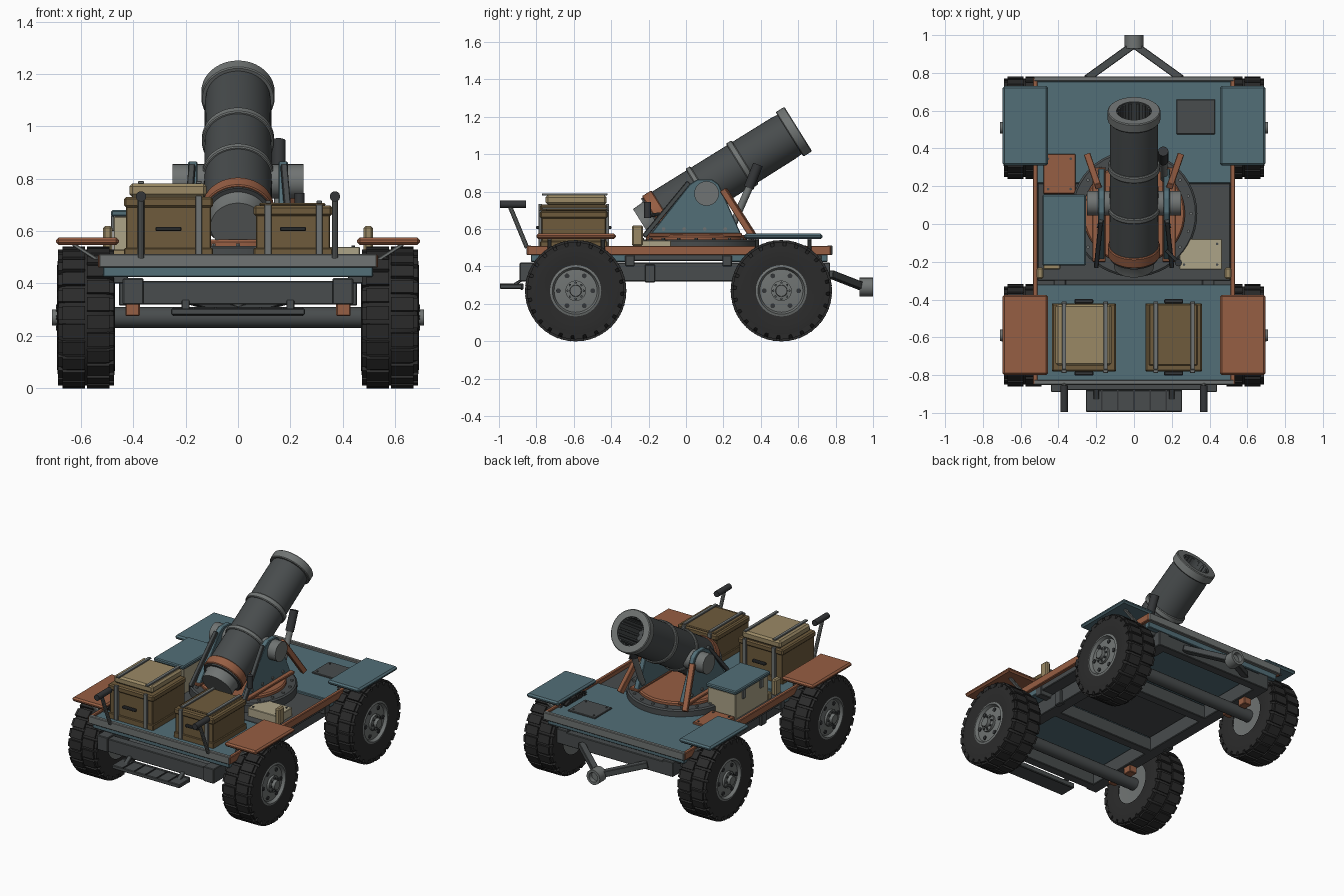
import bpy, bmesh, math
from mathutils import Matrix, Vector

if "Cube" in bpy.data.objects:
    bpy.data.objects.remove(bpy.data.objects["Cube"], do_unlink=True)


def material(name, r, g, b):
    lin = [(c / 255 / 12.92) if c < 11 else ((c / 255 + 0.055) / 1.055) ** 2.4 for c in (r, g, b)]
    m = bpy.data.materials.new(name)
    m.use_nodes = True
    m.diffuse_color = (*lin, 1)
    m.node_tree.nodes["Principled BSDF"].inputs["Base Color"].default_value = (*lin, 1)
    return m


BLUE = material("faded_blue", 82, 110, 119)
RUST = material("rust_orange", 150, 94, 67)
GUN = material("gunmetal", 72, 76, 77)
STEEL = material("light_steel", 112, 116, 115)
BROWN = material("crate_brown", 110, 91, 60)
KHAKI = material("khaki", 154, 137, 101)
CREAM = material("cream", 172, 163, 135)
RUBBER = material("rubber", 43, 43, 43)
IRON = material("black_iron", 52, 54, 56)


def finish(name, bm, mat, smooth=False, bevel=0):
    bmesh.ops.recalc_face_normals(bm, faces=bm.faces)
    mesh = bpy.data.meshes.new(name)
    bm.to_mesh(mesh)
    bm.free()
    ob = bpy.data.objects.new(name, mesh)
    bpy.context.collection.objects.link(ob)
    mesh.materials.append(mat)
    if smooth:
        bpy.ops.object.select_all(action='DESELECT')
        ob.select_set(True)
        bpy.context.view_layer.objects.active = ob
        bpy.ops.object.shade_smooth_by_angle(angle=math.radians(35))
    if bevel:
        mod = ob.modifiers.new("Bevel", 'BEVEL')
        mod.width, mod.segments = bevel, 1
    return ob


def scaled(loc, size, rot=Matrix()):
    return Matrix.Translation(loc) @ rot @ Matrix.Diagonal((*size, 1))


def boxes(name, mats, mat, bevel=0):
    bm = bmesh.new()
    for m in mats:
        bmesh.ops.create_cube(bm, size=1, matrix=m)
    return finish(name, bm, mat, bevel=bevel)


def box(name, x, y, z, mat, bevel=0.004):
    """Box from its (low, high) extents on each axis."""
    return boxes(name, [scaled([sum(a) / 2 for a in (x, y, z)], [abs(a[1] - a[0]) for a in (x, y, z)])], mat, bevel)


def along(p, q):
    p, q = Vector(p), Vector(q)
    d = q - p
    return (p + q) / 2, d.length, d.to_track_quat('Z', 'Y').to_matrix().to_4x4()


def beam(name, p, q, w, h, mat):
    mid, length, rot = along(p, q)
    return boxes(name, [scaled(mid, (w, h, length), rot)], mat, 0.003)


def rods(name, pairs, r, mat, n=16):
    bm = bmesh.new()
    for p, q in pairs:
        mid, length, rot = along(p, q)
        bmesh.ops.create_cone(bm, cap_ends=True, segments=n, radius1=r, radius2=r, depth=length,
                              matrix=Matrix.Translation(mid) @ rot)
    return finish(name, bm, mat, True)


def lathe(name, profile, origin, axis, mat, n=40):
    """Revolve (radius, distance) points about an axis."""
    bm = bmesh.new()
    vs = [bm.verts.new((r, 0, s)) for r, s in profile]
    es = [bm.edges.new(e) for e in zip(vs, vs[1:])]
    bmesh.ops.spin(bm, geom=vs + es, cent=(0, 0, 0), axis=(0, 0, 1), angle=math.tau, steps=n)
    bmesh.ops.remove_doubles(bm, verts=bm.verts, dist=1e-4)
    rot = Vector(axis).to_track_quat('Z', 'Y').to_matrix().to_4x4()
    bmesh.ops.transform(bm, matrix=Matrix.Translation(origin) @ rot, verts=bm.verts)
    return finish(name, bm, mat, True)


def circle(n, r, offset=0):
    return [(r * math.cos(math.tau * (i + offset) / n), r * math.sin(math.tau * (i + offset) / n)) for i in range(n)]


# Wheels, axles and mudguards
TYRE = [(.13, -.1), (.2, -.11), (.24, -.105), (.26, -.075), (.26, .075), (.24, .105), (.2, .11), (.13, .1)]
AXLE_Z = 0.27
for end, wy, guard, guard_y in (("front", -.59, RUST, (-.8, -.375)), ("rear", .51, BLUE, (.31, .73))):
    rods(f"{end}_axle", [((-.5, wy, AXLE_Z), (.5, wy, AXLE_Z))], .04, GUN, 20)
    for side, s in (("left", 1), ("right", -1)):
        tag = f"{end}_{side}"
        c = Vector((s * .58, wy, AXLE_Z))
        lathe(tag + "_tyre", TYRE, c, (s, 0, 0), RUBBER, 48)
        lugs = []
        for i in range(24):
            for half in (1, -1):
                rot = Matrix.Rotation(math.tau * (i + .25 * half) / 24, 4, 'X')
                for dx, r, size in ((.047, .262, (.085, .054, .016)), (.094, .246, (.026, .048, .026))):
                    lugs.append(Matrix.Translation(c) @ rot @ scaled((half * dx, 0, r), size))
        boxes(tag + "_tread", lugs, RUBBER)
        lathe(tag + "_rim", [(0, -.08), (.14, -.09), (.14, .1), (.125, .105), (.115, .085), (.07, .09), (0, .09)],
              c, (s, 0, 0), STEEL)
        lathe(tag + "_hub", [(.055, .08), (.055, .105), (.032, .108), (.03, .13), (0, .13)], c, (s, 0, 0), STEEL, 20)
        rods(tag + "_rim_holes", [(c + Vector((s * .07, a, b)), c + Vector((s * .094, a, b)))
                                  for a, b in circle(6, .092)], .013, IRON, 10)
        rods(tag + "_hub_bolts", [(c + Vector((s * .09, a, b)), c + Vector((s * .115, a, b)))
                                  for a, b in circle(8, .043)], .007, GUN, 6)
        box(tag + "_mudguard", (s * .455, s * .695), guard_y, (.547, .575), guard, .01)
        for y in (guard_y[0] + .07, guard_y[1] - .07):
            beam(tag + "_mudguard_strut", (s * .52, y, .48), (s * .63, y, .55), .022, .014, STEEL)
        for dy in (-.075, .075):
            box(tag + "_axle_clamp", (s * .375, s * .43), (wy + dy - .03, wy + dy + .03), (.275, .325), RUST)

# Chassis frame
for side, s in (("left", 1), ("right", -1)):
    box(side + "_chassis_rail", (s * .36, s * .44), (-.89, .77), (.32, .42), GUN)
    box(side + "_chassis_bracket", (s * .42, s * .455), (-.22, -.165), (.315, .41), GUN)
    box(side + "_deck_rail", (s * .51, s * .535), (-.85, .775), (.46, .51), RUST)
    box(side + "_rail_block", (s * .48, s * .515), (-.29, -.23), (.51, .62), KHAKI, .008)
    for y in (-.75, -.3, .22, .7):
        box(side + "_deck_outrigger", (s * .42, s * .52), (y - .025, y + .025), (.4, .46), GUN)
for y in (-.85, -.3, .22, .74):
    box("chassis_crossmember", (-.37, .37), (y - .03, y + .03), (.32, .41), GUN)
box("front_lower_panel", (-.25, .25), (-.885, -.87), (.275, .31), GUN)
box("front_deck_beam", (-.53, .53), (-.852, -.825), (.46, .512), STEEL)
box("rear_deck_beam", (-.53, .53), (.755, .782), (.46, .512), STEEL)

# Deck plates and bolted patches
box("front_deck", (-.515, .515), (-.83, -.32), (.425, .498), BLUE)
box("rear_deck", (-.515, .515), (.215, .757), (.425, .498), BLUE)
box("middle_deck", (-.51, .51), (-.3, .215), (.43, .485), GUN)


def patch(name, x, y, z, mat):
    box(name, x, y, z, mat, .003)
    rods(name + "_bolts", [((a, b, z[1] - .005), (a, b, z[1] + .004))
                           for a in (x[0] + .025, x[1] - .025) for b in (y[0] + .025, y[1] - .025)], .007, GUN, 8)


patch("deck_hatch", (.225, .43), (.475, .66), (.49, .507), GUN)
patch("repair_plate", (-.48, -.31), (.16, .37), (.48, .512), RUST)
patch("floor_box", (.24, .465), (-.24, -.08), (.48, .54), CREAM)

# Tool box with lid
box("tool_box", (-.475, -.265), (-.21, .145), (.48, .655), CREAM)
box("tool_box_lid", (-.485, -.255), (-.22, .155), (.655, .68), BLUE, .006)
for y in (-.13, .06):
    box("tool_box_latch", (-.484, -.474), (y - .015, y + .015), (.6, .66), STEEL, .002)
box("tool_box_foot", (-.48, -.39), (-.24, -.2), (.485, .53), KHAKI)


# Crates
def crate(name, x, z_top, lid_mat, lid_z, strap_x):
    y = (-.78, -.42)
    x0, x1 = x
    box(name + "_body", (x0 + .008, x1 - .008), (y[0] + .008, y[1] - .008), (.49, z_top - .03), BROWN)
    box(name + "_rim", x, y, (z_top - .04, z_top), BROWN, .008)
    box(name + "_base", x, y, (.49, .535), BROWN)
    box(name + "_lid", (x0 + .02, x1 - .025), (y[0] + .03, y[1] - .005), (z_top, lid_z), lid_mat, .012)
    for sx in strap_x:
        box(name + "_top_strap", (sx - .011, sx + .011), (-.77, -.42), (lid_z - .002, lid_z + .009), STEEL, .002)
        for fy in y:
            box(name + "_side_strap", (sx - .013, sx + .013), (fy - .009, fy + .009), (.5, z_top + .005), STEEL, .002)
    mid = (x0 + x1) / 2
    for fy, out in ((y[0], -1), (y[1], 1)):
        box(name + "_handle", (mid - .05, mid + .05), (fy, fy + out * .022), (.6, .616), IRON)


crate("large_crate", (-.435, -.095), .73, KHAKI, .782, (-.37, -.15))
crate("small_crate", (.06, .36), .697, BROWN, .707, (.115, .31))

# Front grab handles and step
for s in (-1, 1):
    rods("handle_post", [((s * .37, -.85, .5), (s * .37, -.945, .73))], .012, STEEL, 10)
    rods("handle_grip", [((s * .37, -.995, .732), (s * .37, -.855, .732))], .02, IRON, 12)
    beam("step_arm", (s * .2, -.86, .34), (s * .2, -.93, .295), .03, .015, GUN)
box("front_step", (-.255, .255), (-.995, -.875), (.28, .305), GUN)
boxes("step_ribs", [scaled((i * .085, -.935, .306), (.008, .12, .008)) for i in range(-2, 3)], IRON)

# Tow bar
for s in (-1, 1):
    beam("tow_arm", (s * .25, .77, .36), (0, .95, .29), .04, .04, GUN)
lathe("tow_coupling", [(0, .045), (.03, .045), (.032, .072), (.05, .072), (.05, 0), (0, 0)],
      (0, .928, .29), (0, 1, 0), STEEL, 20)

# Turntable
PIVOT_Y = .055
lathe("turntable_ring", [(0, .48), (.335, .48), (.335, .535), (.325, .543), (0, .543)],
      (0, PIVOT_Y, 0), (0, 0, 1), GUN, 48)
lathe("turntable_disc", [(.27, .54), (.27, .558), (.262, .567), (0, .567)], (0, PIVOT_Y, 0), (0, 0, 1), RUST, 48)
rods("turntable_bolts", [((a, PIVOT_Y + b, .54), (a, PIVOT_Y + b, .552)) for a, b in circle(20, .302)], .009, STEEL, 6)

# Gun cradle: cheeks, trunnions and braces
for side, s in (("left", 1), ("right", -1)):
    bm = bmesh.new()
    outline = [(-.2, .56), (.3, .56), (.175, .84), (.14, .865), (.06, .865), (.02, .84)]
    face = bm.faces.new([bm.verts.new((s * .155, y, z)) for y, z in outline])
    moved = bmesh.ops.extrude_face_region(bm, geom=[face])["geom"]
    bmesh.ops.translate(bm, vec=(s * .035, 0, 0), verts=[v for v in moved if isinstance(v, bmesh.types.BMVert)])
    finish(side + "_cheek", bm, BLUE, bevel=.004)
    rods(side + "_trunnion", [((s * .1, .11, .79), (s * .25, .11, .79))], .066, STEEL, 24)
    rods(side + "_cheek_bolts", [((s * .18, y, .6), (s * .197, y, .6)) for y in (-.12, -.01, .1, .21)], .01, STEEL, 8)
    beam(side + "_rear_brace", (s * .19, .2, .81), (s * .245, .36, .56), .035, .035, RUST)
    beam(side + "_front_brace", (s * .175, .015, .85), (s * .2, -.225, .56), .025, .025, GUN)
    box(side + "_cheek_foot", (s * .15, s * .22), (-.2, .3), (.56, .578), RUST)

# Barrel: distances run back from the muzzle along its axis
tilt = math.radians(32)
AXIS = Vector((0, math.cos(tilt), math.sin(tilt)))
MUZZLE = Vector((0, .6, 1.135))
lathe("barrel", [(0, -.25), (.092, -.25), (.092, -.002), (.12, -.002), (.127, -.1), (.13, -.91), (0, -.91)],
      MUZZLE, AXIS, GUN)
for name, a, b, r, mat in (("muzzle_ring", -.055, 0, .14, STEEL), ("middle_ring", -.37, -.335, .138, STEEL),
                           ("rear_ring", -.625, -.595, .138, STEEL), ("breech_band", -.9, -.84, .138, RUST)):
    lathe(name, [(.093, a), (r - .004, a), (r, a + .005), (r, b - .005), (r - .005, b), (.093, b)],
          MUZZLE, AXIS, mat)
lathe("breech", [(.125, -.89), (.108, -.92), (.105, -.976), (0, -.976)], MUZZLE, AXIS, STEEL)
frame = Matrix.Translation(MUZZLE) @ AXIS.to_track_quat('Z', 'Y').to_matrix().to_4x4()
boxes("rifling", [frame @ Matrix.Rotation(math.tau * i / 14, 4, 'Z') @ scaled((.089, 0, -.13), (.012, .016, .24))
                  for i in range(14)], GUN)

# Elevating strut and crank
rods("elevating_rod", [((.16, .24, .6), (.155, .355, .86))], .02, STEEL, 14)
rods("elevating_cylinder", [((.155, .335, .82), (.155, .385, .945))], .027, IRON, 16)
rods("crank_arm", [((.17, -.14, .68), (.235, -.205, .67))], .01, GUN, 10)
rods("crank_grip", [((.235, -.205, .66), (.235, -.205, .745))], .019, IRON, 12)
